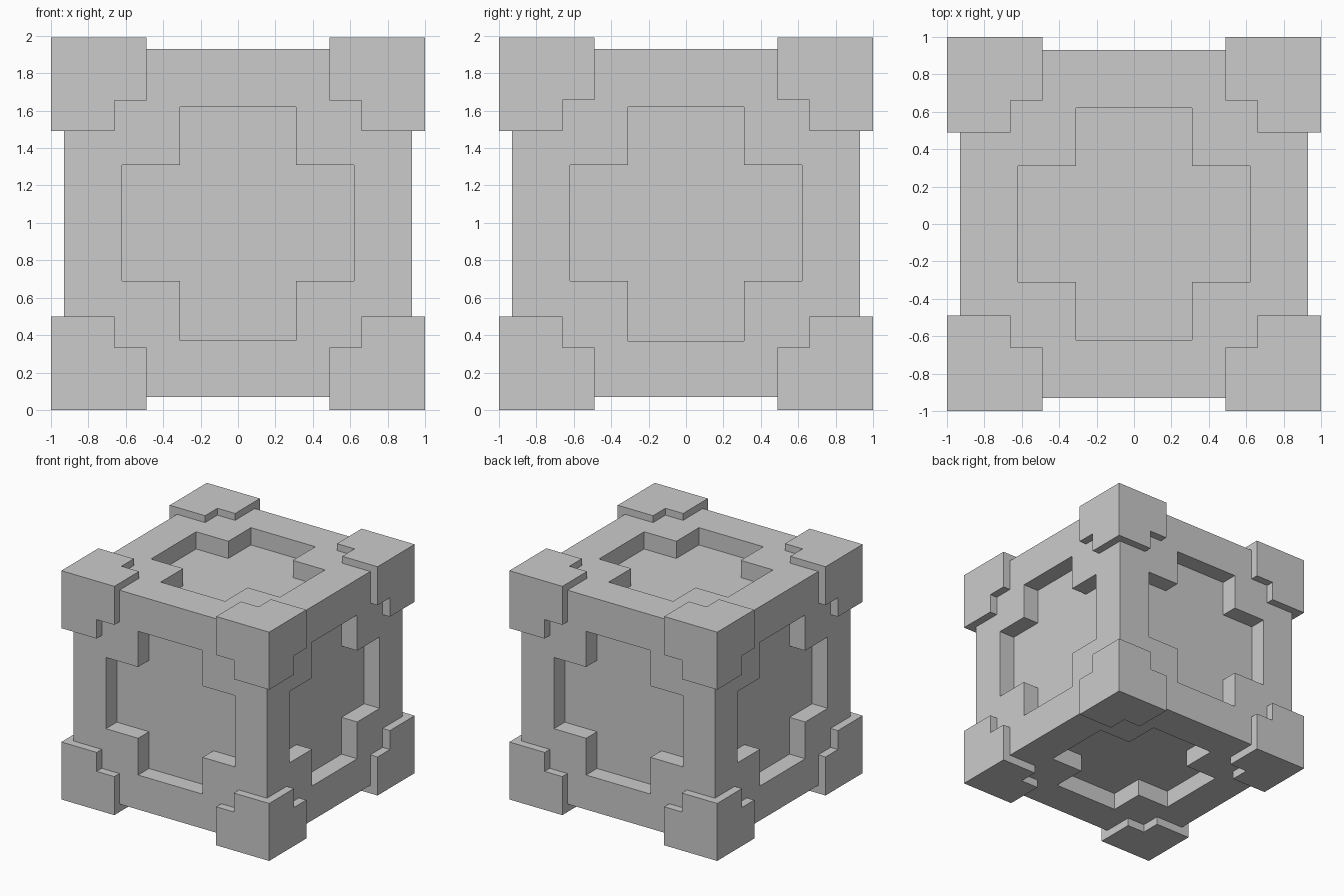
import bpy, bmesh
from math import pi
from mathutils import Matrix, Vector

if "Cube" in bpy.data.objects:
    bpy.data.objects.remove(bpy.data.objects["Cube"])


def make_object(name, bm, location=(0, 0, 0)):
    bmesh.ops.recalc_face_normals(bm, faces=bm.faces[:])
    mesh = bpy.data.meshes.new(name)
    bm.to_mesh(mesh)
    bm.free()
    ob = bpy.data.objects.new(name, mesh)
    ob.location = location
    bpy.context.collection.objects.link(ob)
    return ob


def box(name, lo, hi, location):
    bm = bmesh.new()
    bmesh.ops.create_cube(bm, size=1)
    lo, hi = Vector(lo), Vector(hi)
    bmesh.ops.scale(bm, vec=hi - lo, verts=bm.verts)
    bmesh.ops.translate(bm, vec=(lo + hi) / 2, verts=bm.verts)
    return make_object(name, bm, location)


def prism(name, profile, z0, z1, matrix, location):
    bm = bmesh.new()
    face = bm.faces.new([bm.verts.new((x, y, z0)) for x, y in profile])
    ext = bmesh.ops.extrude_face_region(bm, geom=[face])
    moved = [v for v in ext["geom"] if isinstance(v, bmesh.types.BMVert)]
    bmesh.ops.translate(bm, vec=(0, 0, z1 - z0), verts=moved)
    bmesh.ops.transform(bm, matrix=matrix, verts=bm.verts)
    return make_object(name, bm, location)


def cut(target, cutter):
    cutter.hide_render = True
    mod = target.modifiers.new("cut", "BOOLEAN")
    mod.operation, mod.solver, mod.object = "DIFFERENCE", "EXACT", cutter
    bpy.context.view_layer.objects.active = target
    bpy.ops.object.modifier_apply(modifier=mod.name)
    bpy.data.objects.remove(cutter)


CORE, FLOOR, ARM, REACH = 0.93, 0.78, 0.31, 0.62

# Central cube
core = box("cube_core", [-CORE] * 3, [CORE] * 3, (0, 0, 1))

# Plus-shaped recess in each of the six faces
sides = [Matrix.Rotation(k * pi / 2, 4, "Z") @ Matrix.Rotation(pi / 2, 4, "X")
         for k in range(4)]
caps = [Matrix.Identity(4), Matrix.Rotation(pi, 4, "X")]
for group, low in ((sides, 0.63), (caps, REACH)):
    plus = [(-ARM, -low), (ARM, -low), (ARM, -ARM), (REACH, -ARM),
            (REACH, ARM), (ARM, ARM), (ARM, REACH), (-ARM, REACH),
            (-ARM, ARM), (-REACH, ARM), (-REACH, -ARM), (-ARM, -ARM)]
    for m in group:
        cut(core, prism("recess_cutter", plus, FLOOR, 1.1, m, (0, 0, 1)))

# Corner guards: one notched block mirrored to all eight corners
MID = (0, 0, 0.995)
guard = box("corner_guards", (0.49, 0.49, 0.495), (1, 1, 0.995), MID)
for axis in range(3):
    lo, hi = [0.4] * 3, [0.66] * 3
    hi[axis] = 1.1
    cut(guard, box("notch_cutter", lo, hi, MID))
mirror = guard.modifiers.new("mirror", "MIRROR")
mirror.use_axis = (True, True, True)
